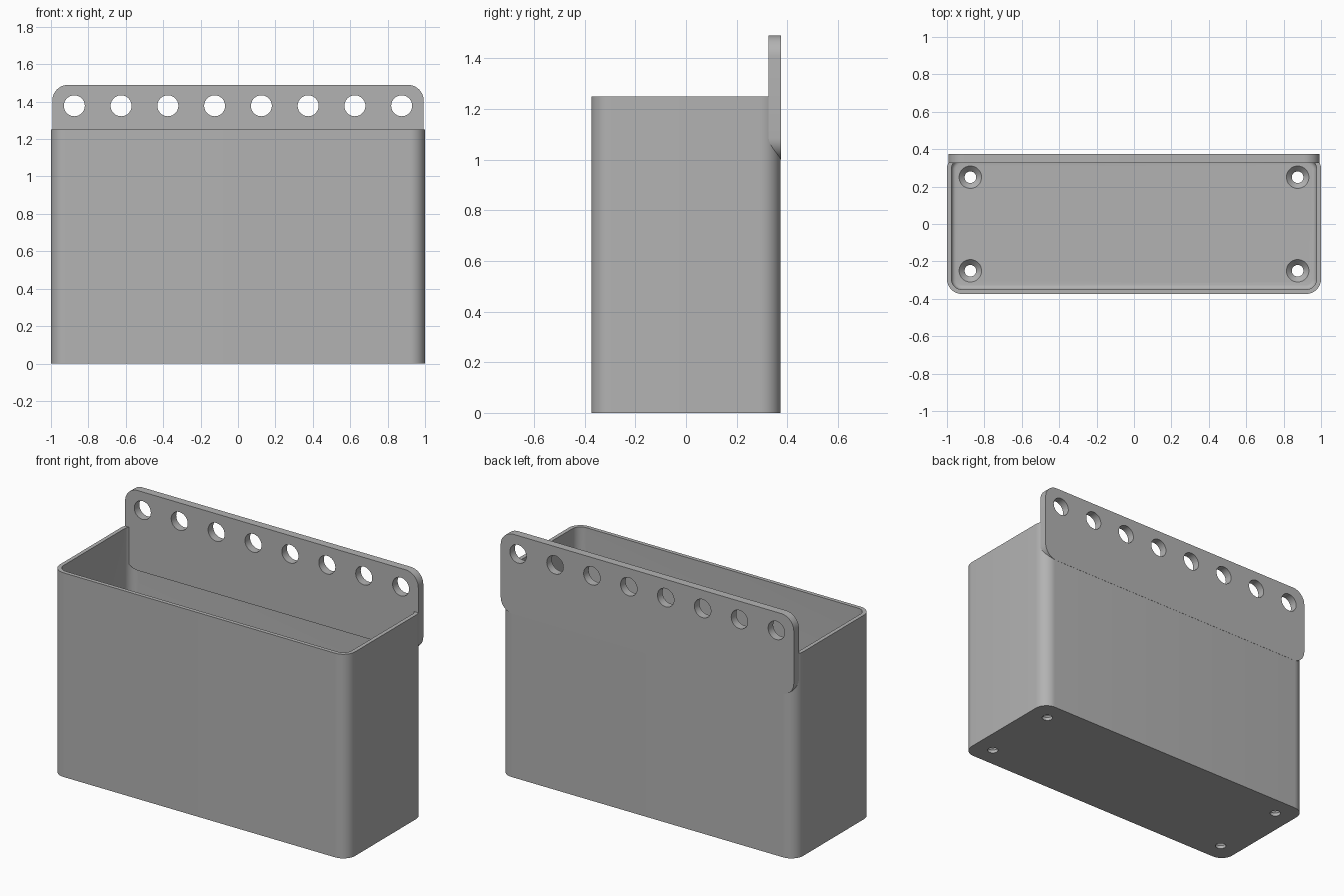
import bpy, bmesh
from math import sin, cos, pi, radians
from mathutils import Matrix

cube = bpy.data.objects.get("Cube")
if cube:
    bpy.data.objects.remove(cube, do_unlink=True)

grey = bpy.data.materials.new("plain grey")
grey.use_nodes = True
colour = (0.45, 0.45, 0.45, 1)
grey.diffuse_color = colour
grey.node_tree.nodes["Principled BSDF"].inputs["Base Color"].default_value = colour


def rounded_rect(hx, hy, r, steps=10):
    """Outline of a rounded rectangle, anticlockwise."""
    pts = []
    for i, (sx, sy) in enumerate([(1, 1), (-1, 1), (-1, -1), (1, -1)]):
        for k in range(steps + 1):
            a = (i + k / steps) * pi / 2
            pts.append((sx * (hx - r) + r * cos(a), sy * (hy - r) + r * sin(a)))
    return pts


def loft(name, rings):
    """Skin closed rings of equal length and cap both ends."""
    bm = bmesh.new()
    loops = [[bm.verts.new(p) for p in ring] for ring in rings]
    n = len(loops[0])
    for a, b in zip(loops, loops[1:]):
        for i in range(n):
            j = (i + 1) % n
            bm.faces.new((a[i], a[j], b[j], b[i]))
    bm.faces.new(loops[0][::-1])
    bm.faces.new(loops[-1])
    bmesh.ops.recalc_face_normals(bm, faces=bm.faces)
    mesh = bpy.data.meshes.new(name)
    bm.to_mesh(mesh)
    bm.free()
    obj = bpy.data.objects.new(name, mesh)
    bpy.context.collection.objects.link(obj)
    mesh.materials.append(grey)
    return obj


def drill(target, profile, places):
    """Cut a turned (radius, depth) profile at each placement matrix."""
    for place in places:
        rings = [[place @ Matrix.Translation((r * cos(a), r * sin(a), z)).translation
                  for a in [2 * pi * k / 40 for k in range(40)]] for r, z in profile]
        cutter = loft("hole_cutter", rings)
        mod = target.modifiers.new("hole", "BOOLEAN")
        mod.operation, mod.solver, mod.object = "DIFFERENCE", "EXACT", cutter
        bpy.context.view_layer.objects.active = target
        bpy.ops.object.modifier_apply(modifier=mod.name)
        bpy.data.objects.remove(cutter, do_unlink=True)


# Open box with thin walls and a small fillet around the floor
WIDE, DEEP, HIGH, CORNER = 1.0, 0.374, 1.25, 0.08
FLOOR, FILLET, WALL = 0.05, 0.025, 0.024
sections = [(0, 0), (0, HIGH), (WALL, HIGH)]
for k in range(6):
    a = k / 5 * pi / 2
    sections.append((WALL + FILLET * (1 - cos(a)), FLOOR + FILLET * (1 - sin(a))))
box = loft("open_box", [[(x, y, z) for x, y in
                         rounded_rect(WIDE - d, DEEP - d, CORNER - d)] for d, z in sections])

# Countersunk screw holes in the floor
drill(box, [(0.031, -0.05), (0.031, 0.02), (0.06, FLOOR), (0.06, FLOOR + 0.02)],
      [Matrix.Translation((sx * 0.875, sy * 0.25, 0)) for sx in (-1, 1) for sy in (-1, 1)])

# Upright hanging plate along the back
LOW, TOP, FRONT, BACK = 1.0, 1.49, 0.326, 0.375
mid = (LOW + TOP) / 2
outline = rounded_rect(0.993, (TOP - LOW) / 2, 0.085)
plate = loft("hanging_plate", [[(x, y, mid + z) for x, z in outline] for y in (FRONT, BACK)])

# Row of eight holes through the plate
drill(plate, [(0.056, -0.1), (0.056, 0.1)],
      [Matrix.Translation((-0.875 + 0.25 * i, 0.35, 1.378)) @ Matrix.Rotation(pi / 2, 4, "X")
       for i in range(8)])

# Smooth the rounded corners and keep the edges sharp
bpy.ops.object.select_all(action="DESELECT")
for obj in (box, plate):
    obj.select_set(True)
bpy.context.view_layer.objects.active = box
bpy.ops.object.shade_smooth_by_angle(angle=radians(30))
